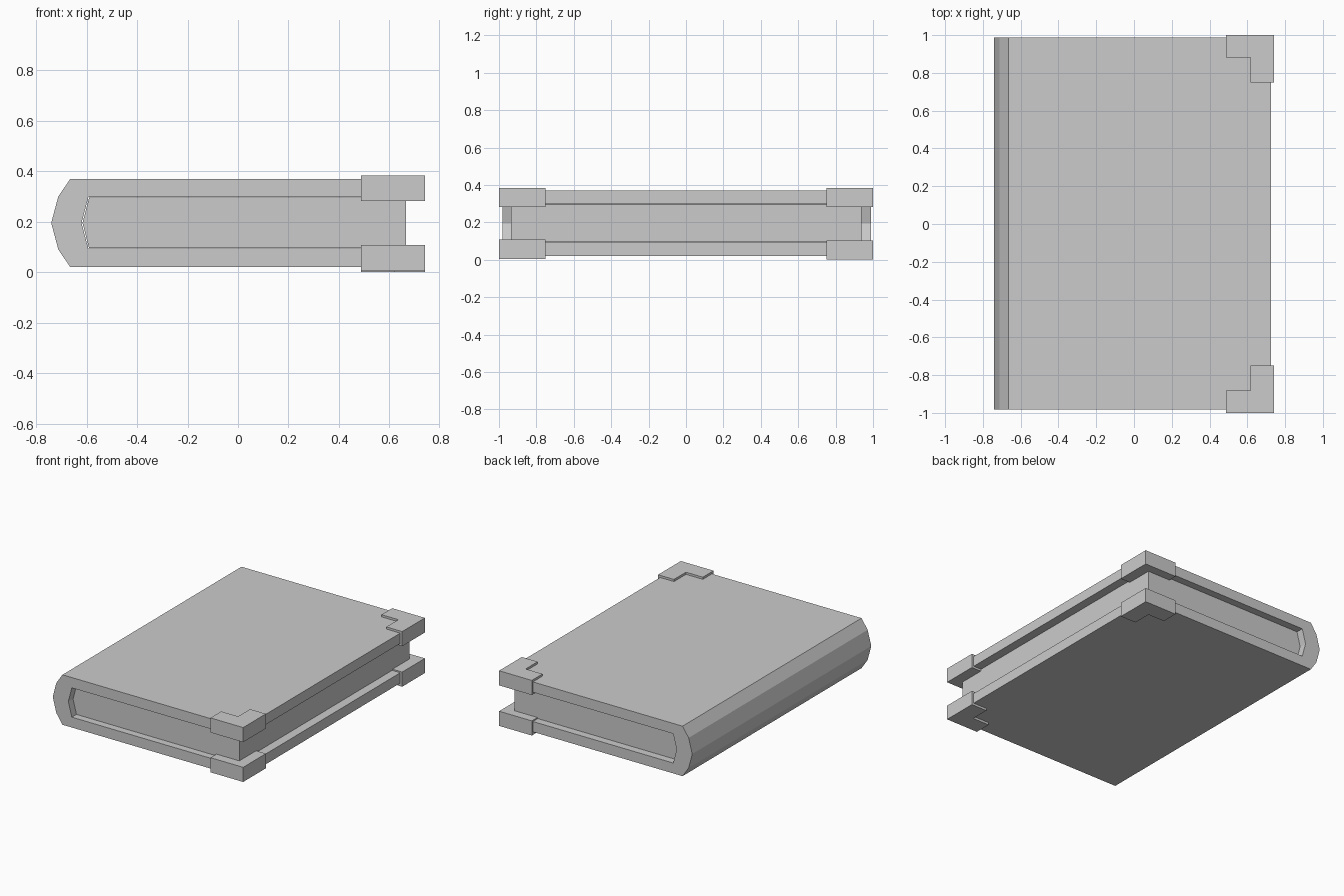
import bpy
import bmesh

cube = bpy.data.objects.get("Cube")
if cube:
    bpy.data.objects.remove(cube, do_unlink=True)

grey = bpy.data.materials.new("plain grey")
grey.use_nodes = True
grey.diffuse_color = (0.6, 0.6, 0.6, 1)
grey.node_tree.nodes["Principled BSDF"].inputs["Base Color"].default_value = (0.6, 0.6, 0.6, 1)


def prism(name, outline, offset):
    """Extrude a closed 3D outline along an offset."""
    bm = bmesh.new()
    face = bm.faces.new([bm.verts.new(p) for p in outline])
    result = bmesh.ops.extrude_face_region(bm, geom=[face], use_keep_orig=True)
    verts = [g for g in result["geom"] if isinstance(g, bmesh.types.BMVert)]
    bmesh.ops.translate(bm, verts=verts, vec=offset)
    bmesh.ops.recalc_face_normals(bm, faces=bm.faces)
    mesh = bpy.data.meshes.new(name)
    bm.to_mesh(mesh)
    bm.free()
    mesh.materials.append(grey)
    obj = bpy.data.objects.new(name, mesh)
    bpy.context.collection.objects.link(obj)
    return obj


# Cover: two boards joined by a faceted spine
outer = [(0.725, 0.369), (-0.665, 0.369), (-0.712, 0.3), (-0.74, 0.195),
         (-0.712, 0.09), (-0.665, 0.021), (0.725, 0.021)]
inner = [(0.725, 0.093), (-0.593, 0.093), (-0.62, 0.195),
         (-0.593, 0.297), (0.725, 0.297)]
front, back = -0.982, 0.988
prism("cover", [(x, front, z) for x, z in outer + inner], (0, back - front, 0))

# Page block, just inside the cover
pages = [(0.665, 0.095), (-0.59, 0.095), (-0.616, 0.195),
         (-0.59, 0.295), (0.665, 0.295)]
prism("page_block", [(x, -0.935, z) for x, z in pages], (0, 1.873, 0))

# L-shaped corner guards on both boards
guard = [(0.74, 1), (0.488, 1), (0.488, 0.882), (0.618, 0.882),
         (0.618, 0.75), (0.74, 0.75)]
for side, sign in (("front", -1), ("back", 1)):
    for level, z in (("upper", 0.282), ("lower", 0.005 if sign < 0 else 0)):
        prism(f"{side}_{level}_corner_guard",
              [(x, sign * y, z) for x, y in guard], (0, 0, 0.102))
